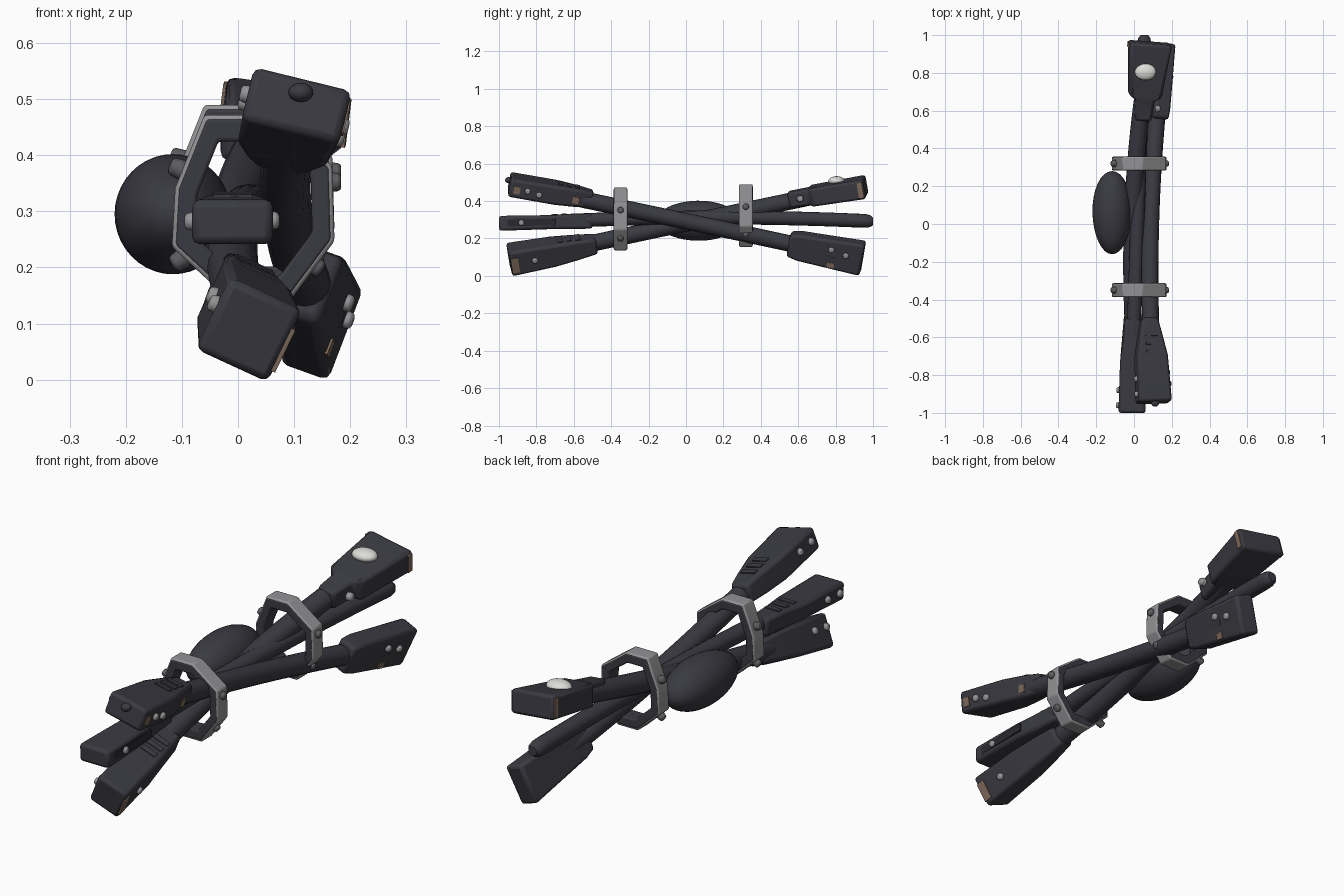
import bpy, bmesh, math
from mathutils import Vector, Matrix

if "Cube" in bpy.data.objects:
    bpy.data.objects.remove(bpy.data.objects["Cube"])


def material(name, col):
    m = bpy.data.materials.new(name)
    m.diffuse_color = (*col, 1)
    m.use_nodes = True
    m.node_tree.nodes["Principled BSDF"].inputs["Base Color"].default_value = m.diffuse_color
    return m


DARK = material("charcoal", (0.042, 0.042, 0.054))
BLACK = material("slot_black", (0.022, 0.022, 0.028))
GREY = material("band_grey", (0.29, 0.285, 0.295))
STEEL = material("bolt_grey", (0.30, 0.30, 0.31))
IRON = material("band_bolt_iron", (0.11, 0.11, 0.12))
WHITE = material("pale_gem", (0.72, 0.72, 0.69))
TAN = material("worn_tan", (0.22, 0.15, 0.11))


def finish(name, bm, mat, bevel=0.0, angle=35):
    bmesh.ops.recalc_face_normals(bm, faces=bm.faces)
    me = bpy.data.meshes.new(name)
    bm.to_mesh(me)
    bm.free()
    me.materials.append(mat)
    ob = bpy.data.objects.new(name, me)
    bpy.context.collection.objects.link(ob)
    if bevel:
        b = ob.modifiers.new("bevel", 'BEVEL')
        b.width, b.segments, b.limit_method = bevel, 2, 'ANGLE'
        b.angle_limit = math.radians(30)
    bpy.ops.object.select_all(action='DESELECT')
    bpy.context.view_layer.objects.active = ob
    ob.select_set(True)
    bpy.ops.object.shade_smooth_by_angle(angle=math.radians(angle))
    return ob


def skin(bm, rings):
    # join successive rings and cap both ends
    vs = [[bm.verts.new(p) for p in r] for r in rings]
    n = len(vs[0])
    for a, b in zip(vs, vs[1:]):
        for i in range(n):
            bm.faces.new((a[i], a[(i + 1) % n], b[(i + 1) % n], b[i]))
    bm.faces.new(vs[0][::-1])
    bm.faces.new(vs[-1])


def rod(name, a, m, b, r, round_end=False):
    a, m, b = Vector(a), Vector(m), Vector(b)
    ts = [k / 28 for k in range(28)] + [0.982, 0.992, 1]
    rings = []
    for t in ts:
        p = a * (1 - t) * (1 - 2 * t) + m * 4 * t * (1 - t) + b * t * (2 * t - 1)
        s = r * ({0.982: 0.97, 0.992: 0.85, 1: 0.55}.get(t, 1) if round_end else 1)
        rings.append([p + Vector((math.cos(q) * s, 0, math.sin(q) * s))
                      for q in (2 * math.pi * i / 16 for i in range(16))])
    bm = bmesh.new()
    skin(bm, rings)
    return finish(name, bm, DARK, angle=50)


class Block:
    """Tapered end block along p0-p1; stations are (t, width, height)."""

    def __init__(self, name, p0, p1, roll, stations, bevel=0.014):
        p0, p1 = Vector(p0), Vector(p1)
        d = (p1 - p0).normalized()
        right = d.cross(Vector((0, 0, 1))).normalized()
        up = right.cross(d)
        c, s = math.cos(math.radians(roll)), math.sin(math.radians(roll))
        rr, uu = right * c + up * s, up * c - right * s
        self.m = Matrix((rr, d, uu)).transposed().to_4x4()
        self.m.translation = p0
        self.len, self.st, self.name = (p1 - p0).length, stations, name
        bm = bmesh.new()
        skin(bm, [[self.m @ Vector((x * w / 2, t * self.len, z * h / 2))
                   for x, z in ((-1, -1), (1, -1), (1, 1), (-1, 1))] for t, w, h in stations])
        finish(name, bm, DARK, bevel)

    def size(self, t):
        for a, b in zip(self.st, self.st[1:]):
            if t <= b[0]:
                f = (t - a[0]) / (b[0] - a[0])
                return a[1] + (b[1] - a[1]) * f, a[2] + (b[2] - a[2]) * f
        return self.st[-1][1:]

    def spot(self, side, t, v):
        w, h = self.size(t)
        p = {'R': (w / 2, v * h / 2), 'L': (-w / 2, v * h / 2),
             'T': (v * w / 2, h / 2), 'B': (v * w / 2, -h / 2)}[side]
        return Vector((p[0], t * self.len, p[1]))

    def bolt(self, side, t, v, r=0.018):
        ax = {'R': (1, 0, 0), 'L': (-1, 0, 0), 'T': (0, 0, 1), 'B': (0, 0, -1)}[side]
        q = self.m.to_3x3() @ Vector(ax)
        bolt(self.name + "_bolt", self.m @ self.spot(side, t, v), q, r)

    def plate(self, name, side, t, v, ly, lv, mat, thick=0.008):
        size = (thick, ly, lv) if side in 'RL' else (lv, ly, thick)
        bm = bmesh.new()
        bmesh.ops.create_cube(bm, size=1, matrix=self.m @ Matrix.Translation(
            self.spot(side, t, v)) @ Matrix.Diagonal((*size, 1)))
        finish(name, bm, mat)


def bolt(name, pos, axis, r=0.016, mat=STEEL):
    bm = bmesh.new()
    rot = Vector(axis).to_track_quat('Z', 'Y').to_matrix().to_4x4()
    bmesh.ops.create_cone(bm, cap_ends=True, segments=12, radius1=r, radius2=r * 0.8,
                          depth=0.028, matrix=Matrix.Translation(pos) @ rot)
    finish(name, bm, mat, 0.006)


def ellipsoid(name, c, rad, mat, taper=0.0):
    bm = bmesh.new()
    bmesh.ops.create_uvsphere(bm, u_segments=32, v_segments=20, radius=1)
    for v in bm.verts:
        k = 1 + taper * v.co.y
        v.co = Vector((c[0] + v.co.x * rad[0] * k, c[1] + v.co.y * rad[1], c[2] + v.co.z * rad[2] * k))
    return finish(name, bm, mat, angle=60)


# three crossing rods
rod("upper_front_rod", (0.10, -0.80, 0.46), (0.088, 0, 0.292), (0.145, 0.80, 0.12), 0.045)
rod("lower_front_rod", (0.015, -0.80, 0.11), (-0.008, 0, 0.282), (0.065, 0.80, 0.45), 0.046)
rod("middle_rod", (-0.01, -0.85, 0.283), (0.02, 0.07, 0.312), (0.055, 1.0, 0.292), 0.037, True)

# end blocks
a_front = Block("upper_front_block", (0.105, -0.945, 0.49), (0.078, -0.5, 0.412), -14,
                [(0, 0.18, 0.1), (0.55, 0.165, 0.105), (0.8, 0.12, 0.1), (1, 0.085, 0.085)])
a_back = Block("lower_back_block", (0.125, 0.55, 0.172), (0.15, 0.945, 0.094), -20,
               [(0, 0.085, 0.125), (0.15, 0.09, 0.15), (1, 0.092, 0.18)])
b_front = Block("lower_front_block", (0.02, -0.945, 0.087), (0.002, -0.48, 0.172), -25,
                [(0, 0.142, 0.145), (0.5, 0.135, 0.13), (0.75, 0.11, 0.115), (1, 0.09, 0.09)])
b_back = Block("upper_back_block", (0.045, 0.55, 0.408), (0.085, 0.96, 0.476), -8,
               [(0, 0.085, 0.085), (0.27, 0.1, 0.09), (0.31, 0.17, 0.1), (1, 0.225, 0.105)])
c_front = Block("middle_front_block", (-0.01, -1.0, 0.281), (-0.008, -0.5, 0.293), 0,
                [(0, 0.145, 0.08), (0.55, 0.13, 0.075), (0.75, 0.1, 0.08), (1, 0.08, 0.08)])

# bolts on the blocks
for blk, side, t, v in (
        (a_front, 'R', 0.22, 0.0), (a_front, 'R', 0.36, -0.2), (a_front, 'L', 0.1, 0.1),
        (a_front, 'L', 0.28, 0.1), (a_back, 'R', 0.58, 0.35), (a_back, 'R', 0.78, 0.15),
        (b_front, 'R', 0.28, 0.0), (b_front, 'L', 0.06, 0.2), (b_front, 'L', 0.24, 0.2),
        (c_front, 'R', 0.24, 0.0), (c_front, 'L', 0.08, 0.0), (c_front, 'L', 0.24, 0.0)):
    blk.bolt(side, t, v)
bolt("upper_back_block_bolt", (0.125, 0.61, 0.412), (1, 0, 0), 0.02)

# worn edges, slot and raised wrap plates
a_front.plate("worn_patch", 'R', 0.09, -0.1, 0.035, 0.04, TAN)
a_front.plate("worn_patch", 'R', 0.8, -0.2, 0.035, 0.035, TAN)
b_front.plate("worn_patch", 'R', 0.05, -0.1, 0.04, 0.085, TAN)
b_back.plate("worn_patch", 'R', 0.95, 0, 0.026, 0.085, TAN)
b_back.plate("worn_patch", 'L', 0.95, 0, 0.026, 0.085, TAN)
a_back.plate("worn_patch", 'R', 0.6, -0.7, 0.04, 0.03, TAN)
c_front.plate("middle_slot", 'R', 0.35, 0, 0.26, 0.035, BLACK)
for blk in (a_front, b_front, c_front):
    for k in range(3):
        blk.plate("wrap_ridge", 'T', 0.6 + 0.1 * k, 0, 0.025, 0.07, DARK)

# stub on the end of the upper front block
ellipsoid("end_stub", (0.112, -0.945, 0.512), (0.022, 0.022, 0.017), DARK)

# pale gem and the egg-shaped pouch
ellipsoid("pale_gem", (0.06, 0.805, 0.507), (0.056, 0.044, 0.026), WHITE)
ellipsoid("egg_pouch", (-0.116, 0.06, 0.295), (0.104, 0.22, 0.107), DARK, 0.04)

# two faceted bands: grey shell over a dark liner
HEX = [(-0.06, 0.49), (0.045, 0.49), (0.168, 0.40), (0.172, 0.265), (0.09, 0.155),
       (-0.01, 0.155), (-0.118, 0.255), (-0.112, 0.36)]
CEN = (0.03, 0.322)


def band(name, y, dz, w, s_out, s_in, mat):
    bm = bmesh.new()
    loops = []
    for s, yy in ((s_out, -w), (s_out, w), (s_in, w), (s_in, -w)):
        loops.append([bm.verts.new((CEN[0] + (x - CEN[0]) * s, y + yy, CEN[1] + (z - CEN[1]) * s + dz))
                      for x, z in HEX])
    for k in range(4):
        p, q = loops[k], loops[(k + 1) % 4]
        for i in range(len(HEX)):
            j = (i + 1) % len(HEX)
            bm.faces.new((p[i], p[j], q[j], q[i]))
    finish(name, bm, mat, 0.006, 25)


for label, y, dz in (("front", -0.35, -0.018), ("back", 0.32, 0.0)):
    band(label + "_band_shell", y, dz, 0.036, 1.0, 0.9, GREY)
    band(label + "_band_liner", y, dz, 0.0375, 0.965, 0.72, DARK)
    for x, z, ax in ((0.170, 0.37, (1, 0, 0)), (0.138, 0.22, (1, 0, -0.7)),
                     (-0.108, 0.395, (-1, 0, 0.4)), (-0.105, 0.23, (-1, 0, -0.6))):
        bolt(label + "_band_bolt", (x, y, z + dz), ax, 0.019, IRON)
